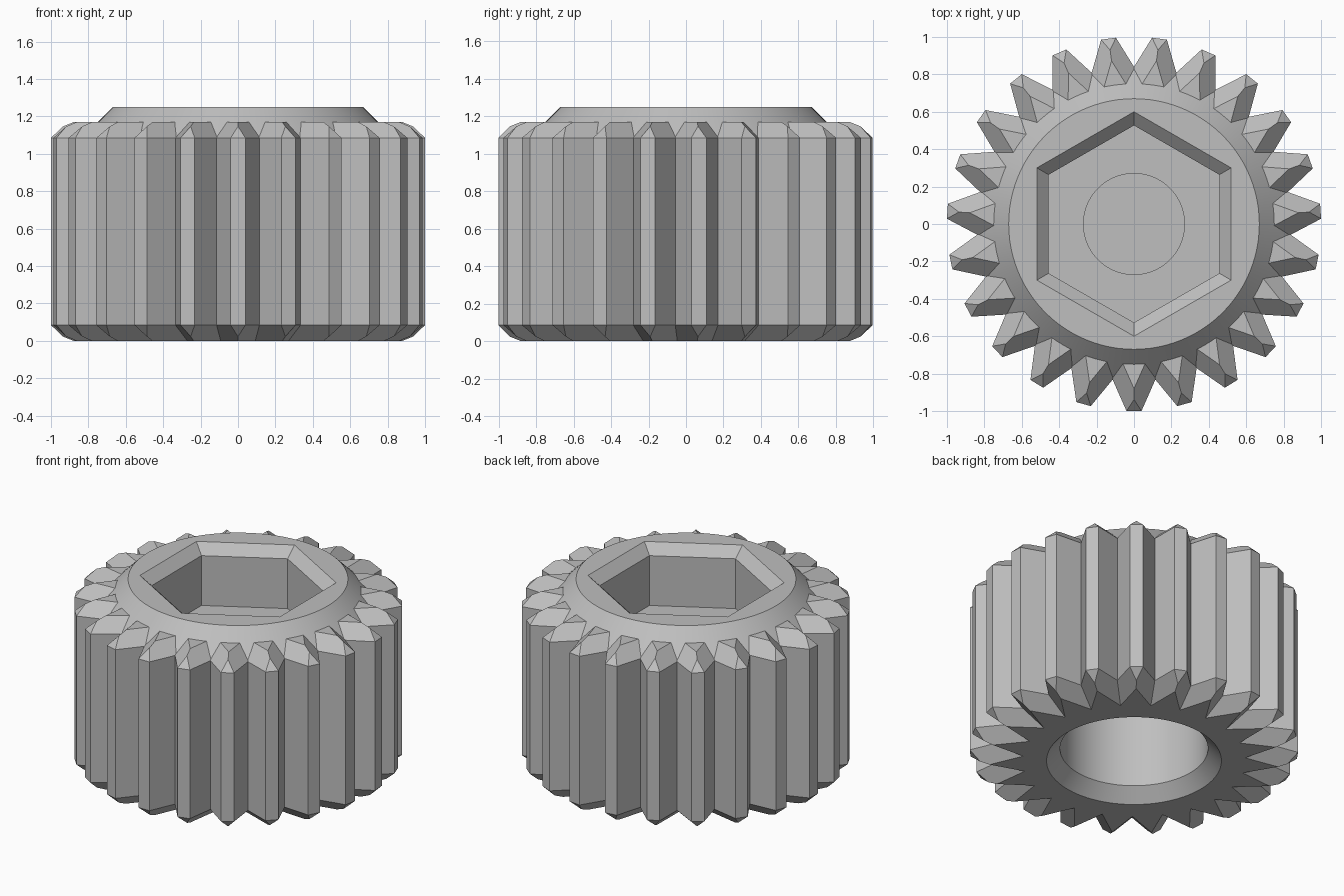
import bpy, bmesh, math
from math import pi, sin, cos, tan, atan2

if "Cube" in bpy.data.objects:
    bpy.data.objects.remove(bpy.data.objects["Cube"])

TEETH = 23
STEP = 2 * pi / TEETH
Z_TOP, Z_COLLAR = 1.17, 1.25
CH = 0.085                    # edge chamfer size
TIP_W, R_TIP, R_ROOT = 0.04, 1.0, 0.84

grey = bpy.data.materials.new("grey_metal")
grey.diffuse_color = (0.52, 0.52, 0.52, 1)
grey.use_nodes = True
grey.node_tree.nodes["Principled BSDF"].inputs["Base Color"].default_value = grey.diffuse_color


def finish(bm, name, angle=20):
    bmesh.ops.remove_doubles(bm, verts=bm.verts, dist=1e-5)
    bmesh.ops.recalc_face_normals(bm, faces=bm.faces)
    me = bpy.data.meshes.new(name)
    bm.to_mesh(me)
    bm.free()
    ob = bpy.data.objects.new(name, me)
    bpy.context.collection.objects.link(ob)
    me.materials.append(grey)
    bpy.ops.object.select_all(action='DESELECT')
    ob.select_set(True)
    bpy.context.view_layer.objects.active = ob
    bpy.ops.object.shade_smooth_by_angle(angle=math.radians(angle))
    return ob


def ring(bm, r, z, n, start=0.0):
    return [bm.verts.new((r * cos(start + 2 * pi * i / n), r * sin(start + 2 * pi * i / n), z))
            for i in range(n)]


def bridge(bm, a, b):
    n = len(a)
    for i in range(n):
        bm.faces.new((a[i], a[(i + 1) % n], b[(i + 1) % n], b[i]))


# Tooth geometry: slanted flanks, with a mitred chamfer at both ends
half = STEP / 2
root_u, root_w = R_ROOT * cos(half), R_ROOT * sin(half)
slope = (root_w - TIP_W) / (R_TIP - root_u)
flank = math.atan(slope)
shift = 1 / cos(flank)
apex = TIP_W / (shift - slope)                    # depth where the tip facet closes
r_ridge = R_TIP - (CH * shift - TIP_W) / slope    # flat end face starts here
r_valley = R_ROOT - CH / sin(flank + half)

# Toothed body
bm = bmesh.new()
SEG = 4


def tooth(k):
    a = -pi / 2 + k * STEP

    def v(u, w, z):
        return bm.verts.new((u * cos(a) - w * sin(a), u * sin(a) + w * cos(a), z))

    for zs, sgn, r_in in ((Z_TOP, 1, 0.63), (0.0, -1, 0.533)):
        ze = zs - sgn * CH
        za = ze + sgn * apex
        c, s = cos(half), sin(half)
        # triangular tip facet
        bm.faces.new((v(R_TIP, -TIP_W, ze), v(R_TIP, TIP_W, ze), v(R_TIP - apex, 0, za)))
        # chamfers along both flanks
        for m in (-1, 1):
            bm.faces.new((v(R_TIP, m * TIP_W, ze), v(root_u, m * root_w, ze),
                          v(r_valley * c, m * r_valley * s, zs),
                          v(r_ridge, 0, zs), v(R_TIP - apex, 0, za)))
        # flat end face down to the inner circle
        arc = [half - STEP * i / SEG for i in range(SEG + 1)]
        bm.faces.new([v(r_valley * c, -r_valley * s, zs), v(r_ridge, 0, zs),
                      v(r_valley * c, r_valley * s, zs)]
                     + [v(r_in * cos(t), r_in * sin(t), zs) for t in arc])
    # upright walls
    prof = [(root_u, -root_w), (R_TIP, -TIP_W), (R_TIP, TIP_W), (root_u, root_w)]
    for p, q in zip(prof, prof[1:]):
        bm.faces.new((v(*p, CH), v(*q, CH), v(*q, Z_TOP - CH), v(*p, Z_TOP - CH)))


for k in range(TEETH):
    tooth(k)

# Bore in the underside with a chamfered mouth
n = TEETH * SEG
start = -pi / 2 - half
rings = [ring(bm, r, z, n, start) for r, z in ((0.533, 0), (0.451, CH), (0.451, 0.64))]
for a, b in zip(rings, rings[1:]):
    bridge(bm, a, b)
bm.faces.new(rings[-1])
finish(bm, "toothed_body", 12)

# Conical collar with a hexagonal socket
bm = bmesh.new()
N = 96
low = ring(bm, 0.834, Z_COLLAR - 0.164, N, pi / 2)
rim = ring(bm, 0.67, Z_COLLAR, N, pi / 2)
bridge(bm, low, rim)
hexes = [ring(bm, r, z, 6, pi / 2) for r, z in ((0.60, Z_COLLAR), (0.527, Z_COLLAR - 0.065), (0.527, 0.85))]
for a, b in zip(hexes, hexes[1:]):
    bridge(bm, a, b)
floor_ring = ring(bm, 0.27, 0.85, N, pi / 2)
per = N // 6
for hexa, circ in ((hexes[0], rim), (hexes[2], floor_ring)):
    for i in range(6):
        arc = [circ[(i * per + j) % N] for j in range(per + 1)]
        bm.faces.new([hexa[(i + 1) % 6], hexa[i]] + arc)
# shallow round recess in the socket floor
pit = ring(bm, 0.27, 0.80, N, pi / 2)
bridge(bm, floor_ring, pit)
bm.faces.new(pit)
finish(bm, "socket_collar")
